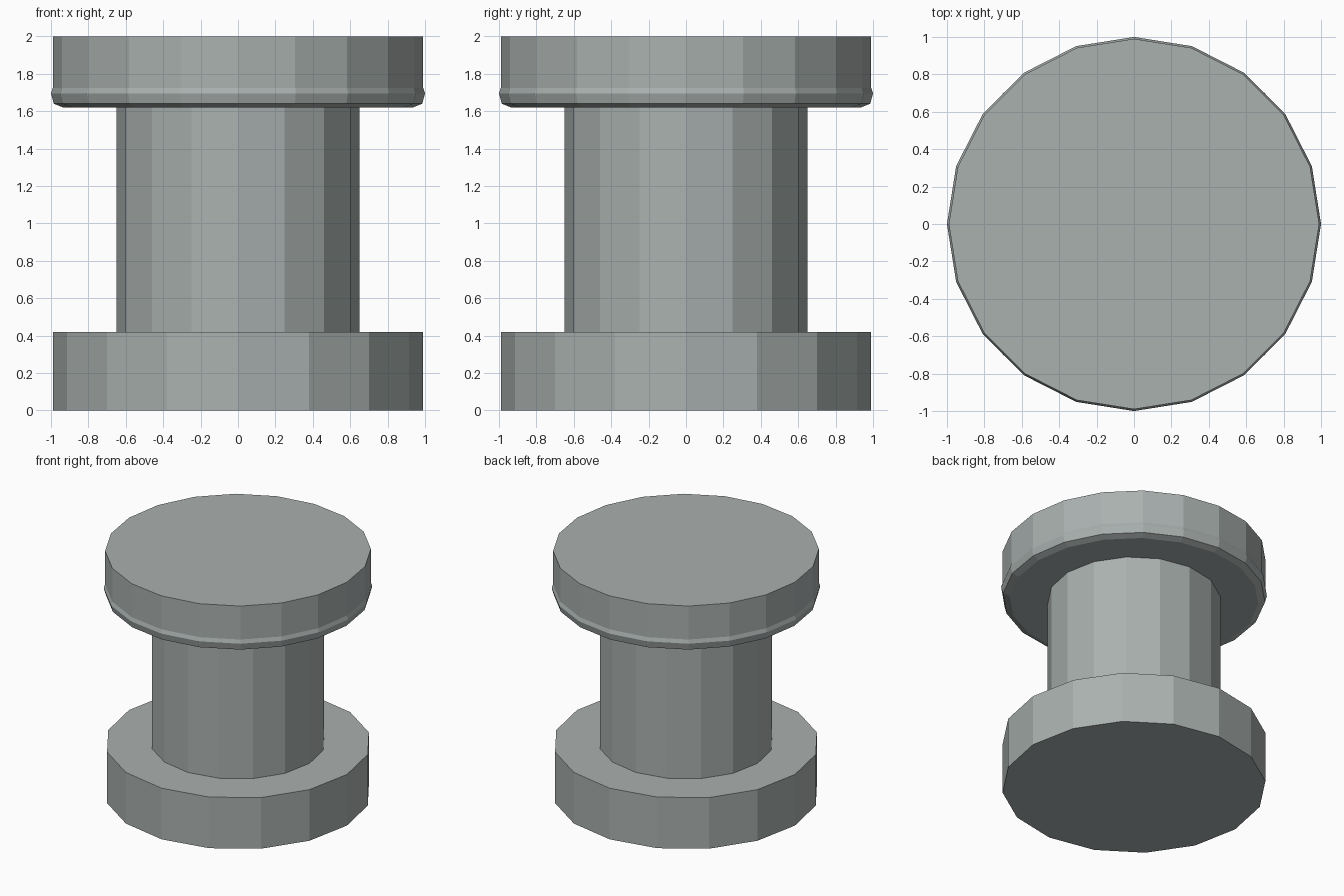
import bpy
import bmesh
import math

if "Cube" in bpy.data.objects:
    bpy.data.objects.remove(bpy.data.objects["Cube"])

steel = bpy.data.materials.new("grey steel")
steel.diffuse_color = (0.40, 0.44, 0.43, 1)
steel.use_nodes = True
steel.node_tree.nodes["Principled BSDF"].inputs["Base Color"].default_value = steel.diffuse_color


def lathe(name, profile, sides):
    """Closed, flat-faced solid turned around z from (radius, height) points, bottom to top."""
    bm = bmesh.new()
    rings = []
    for r, z in profile:
        ring = []
        for i in range(sides):
            a = 2 * math.pi * i / sides
            ring.append(bm.verts.new((r * math.cos(a), r * math.sin(a), z)))
        rings.append(ring)
    for low, high in zip(rings, rings[1:]):
        for i in range(sides):
            j = (i + 1) % sides
            bm.faces.new((low[i], low[j], high[j], high[i]))
    bm.faces.new(rings[0][::-1])
    bm.faces.new(rings[-1])
    mesh = bpy.data.meshes.new(name)
    bm.to_mesh(mesh)
    bm.free()
    mesh.materials.append(steel)
    obj = bpy.data.objects.new(name, mesh)
    bpy.context.collection.objects.link(obj)
    return obj


# Wide foot and narrower shaft
lathe("base", [(0.99, 0), (0.99, 0.42)], 16)
lathe("column", [(0.65, 0.42), (0.65, 1.62)], 16)

# Round head with a raised bead around its lower rim
lathe("cap", [(0.935, 1.62), (0.985, 1.64), (1.0, 1.695), (0.99, 1.725), (0.99, 2.0)], 20)
